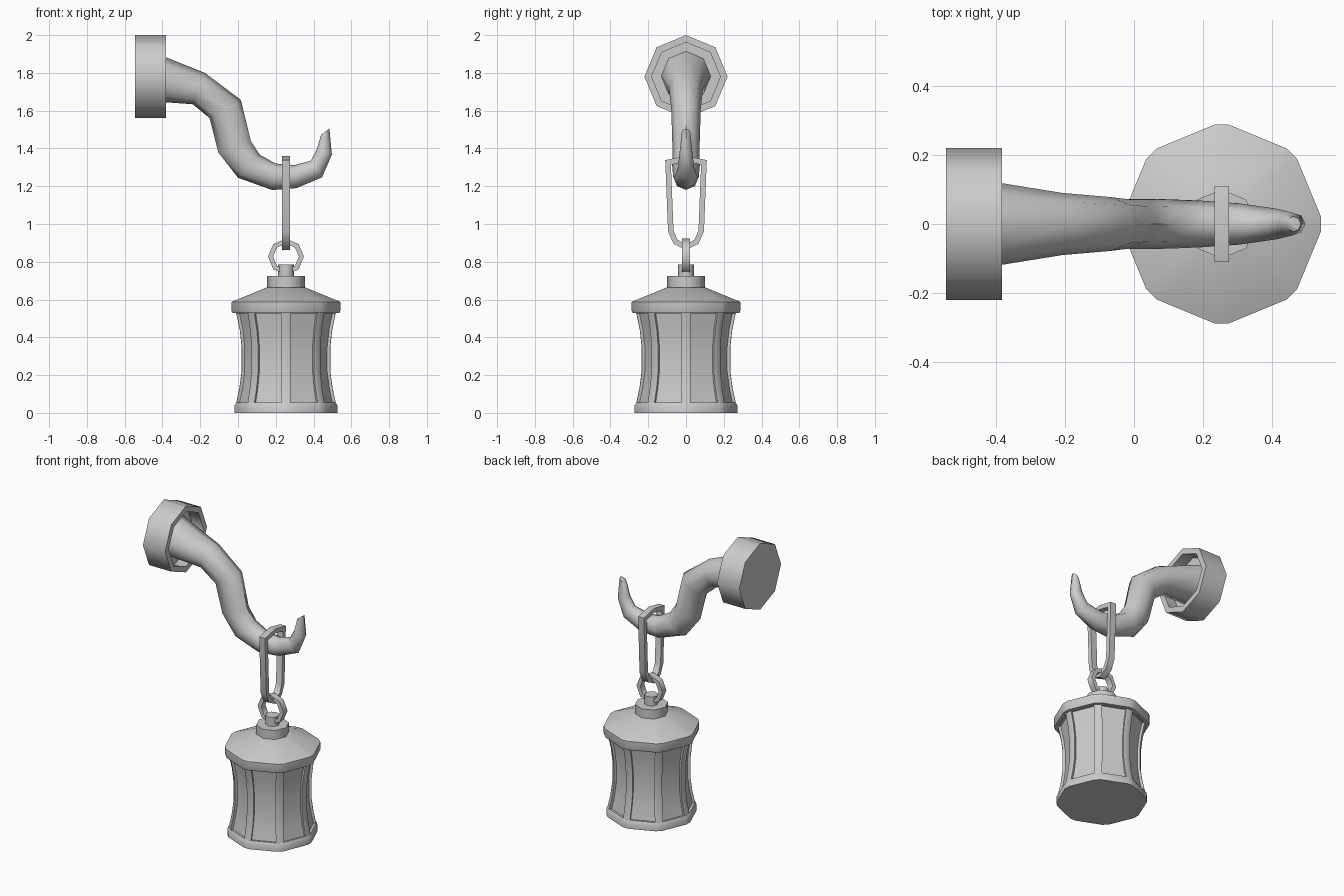
import bpy, bmesh
from math import cos, sin, pi
from mathutils import Vector as V

if "Cube" in bpy.data.objects:
    bpy.data.objects.remove(bpy.data.objects["Cube"])

CX = 0.254  # x of the hanging lantern axis


def loft(name, rings, closed=False):
    """Skin a list of equal-length point rings; cap the ends unless closed."""
    bm = bmesh.new()
    rows = [[bm.verts.new(p) for p in r] for r in rings]
    n = len(rows[0])
    pairs = list(zip(rows, rows[1:])) + ([(rows[-1], rows[0])] if closed else [])
    for a, b in pairs:
        for i in range(n):
            j = (i + 1) % n
            bm.faces.new((a[i], a[j], b[j], b[i]))
    if not closed:
        bm.faces.new(rows[0])
        bm.faces.new(rows[-1])
    bmesh.ops.recalc_face_normals(bm, faces=bm.faces)
    me = bpy.data.meshes.new(name)
    bm.to_mesh(me)
    bm.free()
    ob = bpy.data.objects.new(name, me)
    bpy.context.collection.objects.link(ob)
    return ob


def octagon_z(r, z):
    return [V((CX + r * cos(k * pi / 4), r * sin(k * pi / 4), z)) for k in range(8)]


def cut_octagon_z(r, z, c=0.021):
    """Octagon with narrow chamfered corners (corner flats face the axes)."""
    pts = []
    for k in range(8):
        d = V((cos(k * pi / 4), sin(k * pi / 4), 0))
        t = V((-d.y, d.x, 0))
        pts += [V((CX, 0, z)) + d * r - t * c, V((CX, 0, z)) + d * r + t * c]
    return pts


def link(name, outer, inner, half, to3d):
    """Closed chain link with a rectangular section."""
    loft(name, [[to3d(o, half), to3d(o, -half), to3d(i, -half), to3d(i, half)]
                for o, i in zip(outer, inner)], closed=True)


# Hollow octagonal wall mount
cup = [(-0.545, 0.22), (-0.382, 0.22), (-0.382, 0.182), (-0.46, 0.182)]
loft("wall_mount", [[V((x, r * sin(k * pi / 4), 1.78 + r * cos(k * pi / 4)))
                     for k in range(8)] for x, r in cup])

# Tapered hook arm: upper x,z / lower x,z / half width in y
sections = [(-0.462, 1.915, -0.462, 1.65, 0.131), (-0.175, 1.80, -0.24, 1.634, 0.09),
            (0.015, 1.657, -0.15, 1.56, 0.078), (0.068, 1.44, -0.105, 1.38, 0.072),
            (0.115, 1.367, 0.0, 1.245, 0.073), (0.20, 1.32, 0.18, 1.18, 0.068),
            (0.297, 1.312, 0.31, 1.19, 0.06), (0.385, 1.335, 0.445, 1.247, 0.044),
            (0.415, 1.39, 0.497, 1.368, 0.034), (0.44, 1.472, 0.484, 1.505, 0.022)]
arm = []
for ux, uz, lx, lz, w in sections:
    up, lo = V((ux, 0, uz)), V((lx, 0, lz))
    mid, h = (up + lo) / 2, (up - lo) / 2
    arm.append([mid + h * cos(k * pi / 4) + V((0, w * sin(k * pi / 4), 0)) for k in range(8)])
loft("hook_arm", arm)

# Long link in the yz plane, hung over the hook
half_out = [(0.11, 1.338), (0.095, 0.96), (0.066, 0.895)]
half_in = [(0.08, 1.314), (0.066, 0.965), (0.045, 0.917)]


def mirrored(top, side, bottom):
    return [(0, top)] + side + [(0, bottom)] + [(-y, z) for y, z in reversed(side)]


link("long_link", mirrored(1.36, half_out, 0.862), mirrored(1.332, half_in, 0.892),
     0.021, lambda p, s: V((CX + s, p[0], p[1])))

# Small octagonal ring in the xz plane
ring = [[(r * sin(k * pi / 4), 0.827 + r * cos(k * pi / 4)) for k in range(8)]
        for r in (0.095, 0.068)]
link("small_ring", ring[0], ring[1], 0.021, lambda p, s: V((CX + p[0], s, p[1])))

# Lantern knob, collar, roof and base
loft("knob", [octagon_z(0.042, z) for z in (0.72, 0.785)])
loft("collar", [octagon_z(0.1, z) for z in (0.65, 0.725)])
loft("roof", [cut_octagon_z(r, z) for r, z in
              [(0.283, 0.528), (0.288, 0.54), (0.288, 0.588), (0.1, 0.665)]])
loft("base", [cut_octagon_z(r, z) for r, z in
              [(0.272, 0.0), (0.272, 0.04), (0.264, 0.052)]])

# Waisted body with eight recessed panels between corner bars
waist = [(0.264, 0.05), (0.247, 0.13), (0.235, 0.22), (0.235, 0.35), (0.245, 0.44), (0.264, 0.53)]
body = loft("body", [cut_octagon_z(r, z) for r, z in waist])
bm = bmesh.new()
bm.from_mesh(body.data)
bm.faces.ensure_lookup_table()
panels = [[bm.faces[row * 16 + 2 * k + 1] for row in range(len(waist) - 1)] for k in range(8)]
for faces in panels:
    bmesh.ops.inset_region(bm, faces=faces, thickness=0.004, depth=0, use_even_offset=True)
    bmesh.ops.inset_region(bm, faces=faces, thickness=0.001, depth=-0.016, use_even_offset=True)
bm.to_mesh(body.data)
bm.free()

# Smooth shading with crisp edges
for ob in bpy.context.collection.objects:
    ob.select_set(True)
    bpy.context.view_layer.objects.active = ob
bpy.ops.object.shade_smooth_by_angle(angle=0.87)
